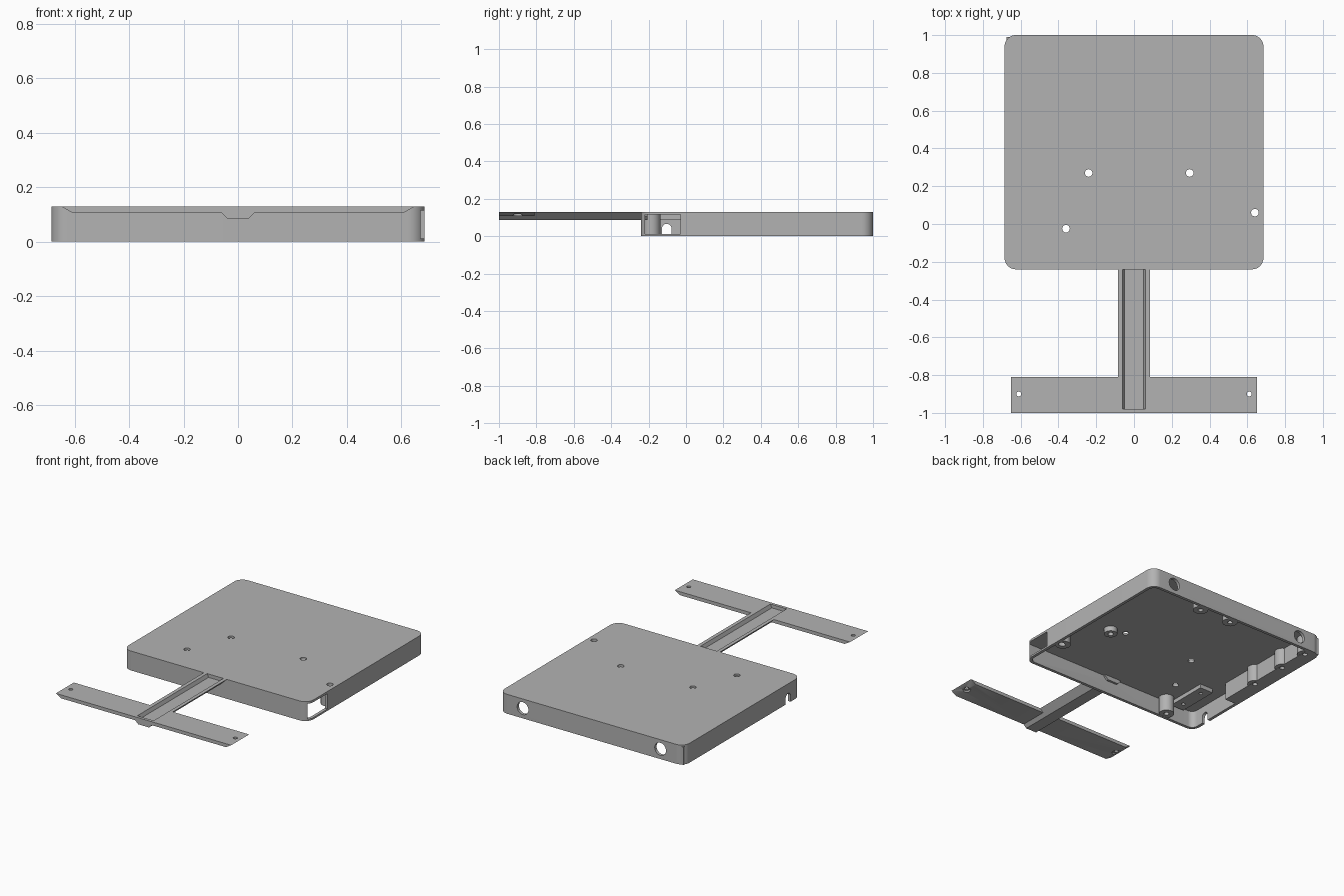
import bpy, bmesh, math
from mathutils import Matrix, Vector

old = bpy.data.objects.get("Cube")
if old:
    bpy.data.objects.remove(old)

grey = bpy.data.materials.new("plain_grey")
grey.use_nodes = True
GREY = (0.45, 0.45, 0.45, 1)
grey.diffuse_color = GREY
grey.node_tree.nodes["Principled BSDF"].inputs["Base Color"].default_value = GREY


def make(name, bm):
    bmesh.ops.recalc_face_normals(bm, faces=bm.faces)
    mesh = bpy.data.meshes.new(name)
    bm.to_mesh(mesh)
    bm.free()
    mesh.materials.append(grey)
    ob = bpy.data.objects.new(name, mesh)
    bpy.context.collection.objects.link(ob)
    return ob


def prism(name, points, start, end, axis="z"):
    """Extrude a flat outline along z (points are x, y) or y (points are x, z)."""
    bm = bmesh.new()
    place = (lambda a, b: (a, b, start)) if axis == "z" else (lambda a, b: (a, start, b))
    face = bm.faces.new([bm.verts.new(place(a, b)) for a, b in points])
    moved = bmesh.ops.extrude_face_region(bm, geom=[face])["geom"]
    step = Vector((0, 0, end - start)) if axis == "z" else Vector((0, end - start, 0))
    bmesh.ops.translate(bm, vec=step, verts=[v for v in moved if isinstance(v, bmesh.types.BMVert)])
    return make(name, bm)


def block(name, x0, x1, y0, y1, z0, z1):
    return prism(name, [(x0, y0), (x1, y0), (x1, y1), (x0, y1)], z0, z1)


def rod(name, centre, radius, length, axis="z", sides=32):
    bm = bmesh.new()
    turn = {"z": Matrix(), "x": Matrix.Rotation(math.pi / 2, 4, "Y"),
            "y": Matrix.Rotation(math.pi / 2, 4, "X")}[axis]
    bmesh.ops.create_cone(bm, cap_ends=True, segments=sides, radius1=radius, radius2=radius,
                          depth=length, matrix=Matrix.Translation(centre) @ turn)
    return make(name, bm)


def rounded(x, y0, y1, r, steps=10):
    pts = []
    for i, (cx, cy) in enumerate([(x - r, y1 - r), (r - x, y1 - r), (r - x, y0 + r), (x - r, y0 + r)]):
        for k in range(steps + 1):
            a = math.pi / 2 * (i + k / steps)
            pts.append((cx + r * math.cos(a), cy + r * math.sin(a)))
    return pts


def combine(target, tools, operation):
    for tool in tools:
        mod = target.modifiers.new("join", "BOOLEAN")
        mod.operation, mod.solver, mod.object = operation, "EXACT", tool
        bpy.context.view_layer.objects.active = target
        bpy.ops.object.modifier_apply(modifier=mod.name)
        bpy.data.objects.remove(tool)


# Housing: rounded shell, open underneath
TOP, LID, WALL = 0.13, 0.115, 0.02
HALF, FRONT, BACK = 0.685, -0.24, 1.0
housing = prism("housing", rounded(HALF, FRONT, BACK, 0.06), 0, TOP)
combine(housing, [prism("cavity", rounded(HALF - WALL, FRONT + WALL, BACK - WALL, 0.04), -0.1, LID)],
        "DIFFERENCE")

# Thickened side, screw bosses and mounting pad inside
bosses = [(-0.605, 0.94), (-0.605, 0.72), (-0.605, 0.455), (-0.42, -0.185),
          (0.25, 0.945), (0.01, 0.945), (0.63, 0.06)]
parts = [block("thick_side", -0.675, -0.585, 0.19, 0.99, 0, 0.12)]
parts += [rod("boss", (x, y, 0.0605), 0.048, 0.119) for x, y in bosses]
parts += [rod("short_boss", (0.40, 0.25, 0.1), 0.042, 0.04),
          block("pad", -0.57, -0.47, -0.2, 0.086, 0.088, 0.122),
          prism("tab", [(-0.06, 0.107), (-0.04, 0.086), (0.04, 0.086), (0.06, 0.107),
                        (0.06, 0.12), (-0.06, 0.12)], -0.23, -0.205, "y")]
combine(housing, parts, "UNION")

# Screw holes, lid holes, back ports, side window and cable notch
cuts = [rod("screw_hole", (x, y, 0.03), 0.016, 0.12, sides=20) for x, y in bosses]
cuts += [rod("pad_hole", (-0.52, y, 0.09), 0.012, 0.03, sides=16) for y in (-0.14, 0.03)]
cuts += [rod("short_boss_hole", (0.40, 0.25, 0.085), 0.018, 0.05, sides=20)]
cuts += [rod("lid_hole", (x, y, 0.1), 0.02, 0.3)
         for x, y in [(-0.24, 0.27), (0.295, 0.27), (0.64, 0.06), (-0.36, -0.025)]]
cuts += [rod("port", (x, 0.99, 0.067), 0.042, 0.14, "y") for x in (-0.51, 0.51)]
cuts += [block("window", 0.61, 0.8, -0.22, -0.03, 0.012, 0.1149),
         rod("notch_arch", (-0.68, -0.103, 0.04), 0.026, 0.14, "x"),
         block("notch_slot", -0.75, -0.61, -0.129, -0.077, -0.05, 0.04)]
combine(housing, cuts, "DIFFERENCE")

# T-shaped arm: crossbar and tapered channel
arm = prism("arm", [(-0.65, TOP), (-0.61, 0.107), (0.61, 0.107), (0.65, TOP)], -1, -0.81, "y")
beam = prism("beam", [(-0.085, TOP), (-0.04, 0.086), (0.04, 0.086), (0.085, TOP)], -1, -0.235, "y")
combine(arm, [beam], "UNION")
groove = prism("groove", [(-0.065, 0.14), (-0.05, 0.107), (0.05, 0.107), (0.065, 0.14)],
               -0.98, -0.2, "y")
holes = [rod("bar_hole", (s * 0.61, -0.9, 0.12), 0.013, 0.1, sides=20) for s in (-1, 1)]
sinks = [rod("bar_sink", (s * 0.61, -0.9, 0.1), 0.026, 0.036) for s in (-1, 1)]
combine(arm, [groove] + holes + sinks, "DIFFERENCE")

# Smooth the round parts, keep edges crisp
for ob in (housing, arm):
    bpy.ops.object.select_all(action="DESELECT")
    ob.select_set(True)
    bpy.context.view_layer.objects.active = ob
    bpy.ops.object.shade_smooth_by_angle(angle=math.radians(30))
